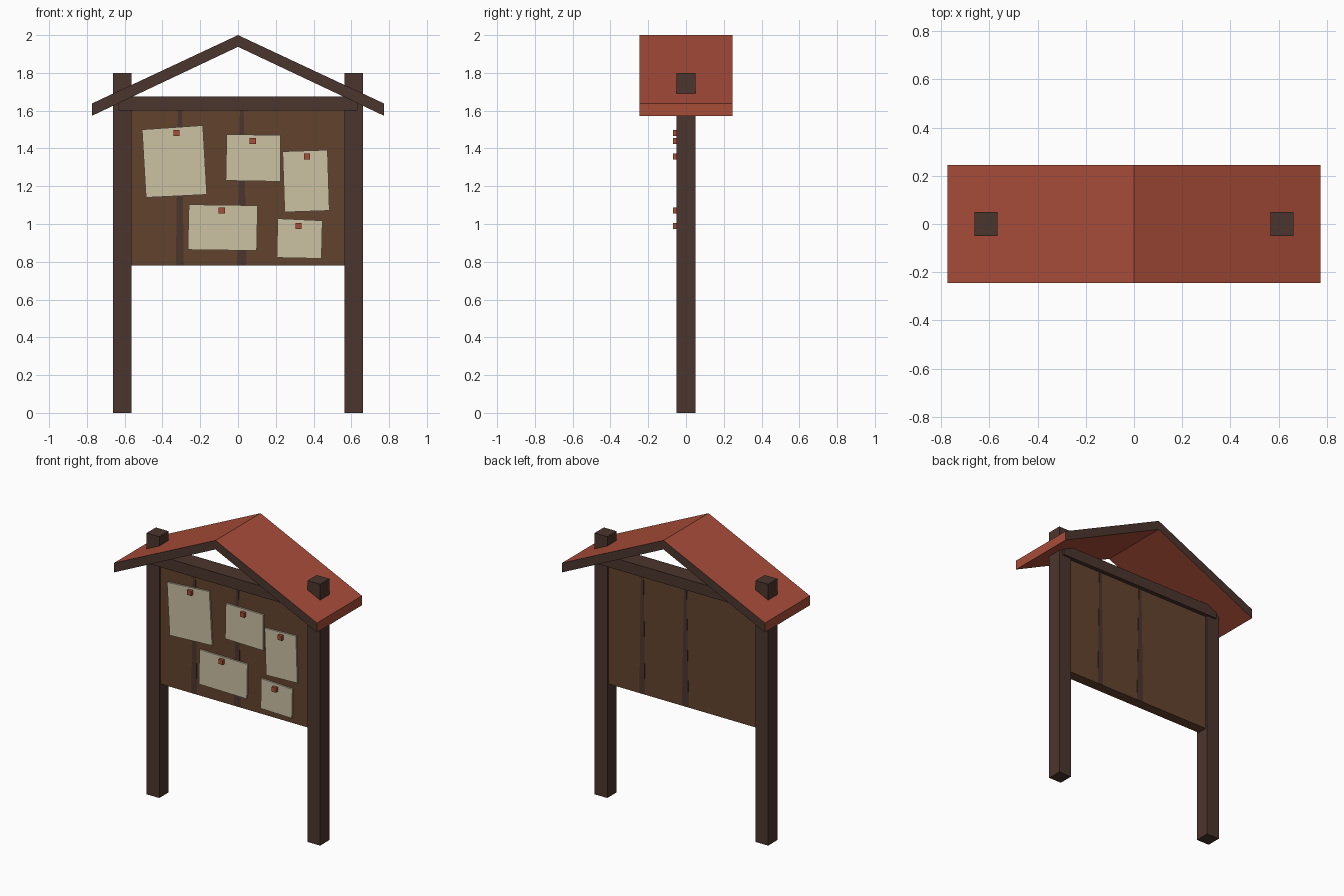
import bpy, bmesh
from mathutils import Vector

if "Cube" in bpy.data.objects:
    bpy.data.objects.remove(bpy.data.objects["Cube"])


def material(name, hexcode):
    def lin(c):
        return c / 12.92 if c <= 0.04045 else ((c + 0.055) / 1.055) ** 2.4
    m = bpy.data.materials.new(name)
    rgb = [lin(int(hexcode[i:i + 2], 16) / 255) for i in (0, 2, 4)]
    m.diffuse_color = (*rgb, 1)
    m.use_nodes = True
    m.node_tree.nodes["Principled BSDF"].inputs["Base Color"].default_value = m.diffuse_color
    return m


DARK = material("dark timber", "4B352D")
BOARD = material("board brown", "62432D")
RED = material("red", "A84D39")
PAPER = material("paper cream", "CCC1A4")


def prism(name, outline, y0, y1, *mats):
    """Extrude an x/z outline from y0 to y1; a second material goes on the front and back."""
    bm = bmesh.new()
    face = bm.faces.new([bm.verts.new((x, y0, z)) for x, z in outline])
    out = bmesh.ops.extrude_face_region(bm, geom=[face])
    moved = [g for g in out["geom"] if isinstance(g, bmesh.types.BMVert)]
    bmesh.ops.translate(bm, verts=moved, vec=Vector((0, y1 - y0, 0)))
    bmesh.ops.recalc_face_normals(bm, faces=bm.faces)
    if len(mats) > 1:
        for f in bm.faces:
            f.material_index = 1 if abs(f.normal.y) > 0.9 else 0
    me = bpy.data.meshes.new(name)
    bm.to_mesh(me)
    bm.free()
    for m in mats:
        me.materials.append(m)
    ob = bpy.data.objects.new(name, me)
    bpy.context.collection.objects.link(ob)
    return ob


def rect(x0, x1, z0, z1):
    return [(x0, z0), (x1, z0), (x1, z1), (x0, z1)]


# Posts
for side, s in (("left", -1), ("right", 1)):
    prism(side + "_post", rect(s * 0.613 - 0.048, s * 0.613 + 0.048, 0, 1.8), -0.05, 0.05, DARK)

# Notice board and top beam
prism("notice_board", rect(-0.568, 0.568, 0.78, 1.64), -0.035, 0.035, BOARD)
prism("top_beam", rect(-0.633, 0.633, 1.6, 1.675), -0.063, 0.063, DARK)

# Tapered gaps between planks; the back is the front turned half way round
for i, (x, top, bottom) in enumerate(((-0.308, 0.010, 0.021), (0.02, 0.010, 0.025))):
    for side, s in (("front", -1), ("back", 1)):
        c = -s * x
        shape = [(c - bottom, 0.781), (c + bottom, 0.781), (c + top, 1.61), (c - top, 1.61)]
        prism(f"{side}_plank_gap_{i + 1}", shape, s * 0.033, s * 0.037, DARK)

# Roof: red slopes, dark gable faces
roof = [(-0.773, 1.573), (0, 1.938), (0.773, 1.573), (0.773, 1.638), (0, 2.0), (-0.773, 1.638)]
prism("roof", roof, -0.245, 0.245, RED, DARK)

# Pinned notices: four corners, then the pin position
notices = [
    ([(-0.508, 1.50), (-0.186, 1.522), (-0.165, 1.156), (-0.487, 1.14)], (-0.326, 1.482)),
    ([(-0.06, 1.474), (0.225, 1.471), (0.225, 1.225), (-0.065, 1.23)], (0.078, 1.44)),
    ([(0.236, 1.384), (0.474, 1.392), (0.484, 1.071), (0.247, 1.063)], (0.365, 1.358)),
    ([(-0.26, 1.103), (0.104, 1.098), (0.099, 0.859), (-0.266, 0.864)], (-0.086, 1.071)),
    ([(0.21, 1.029), (0.447, 1.018), (0.442, 0.817), (0.205, 0.822)], (0.32, 0.989)),
]
for i, (corners, (px, pz)) in enumerate(notices):
    prism(f"notice_{i + 1}", corners, -0.047, -0.036, PAPER)
    prism(f"pin_{i + 1}", rect(px - 0.016, px + 0.016, pz - 0.016, pz + 0.016), -0.068, -0.044, RED)
